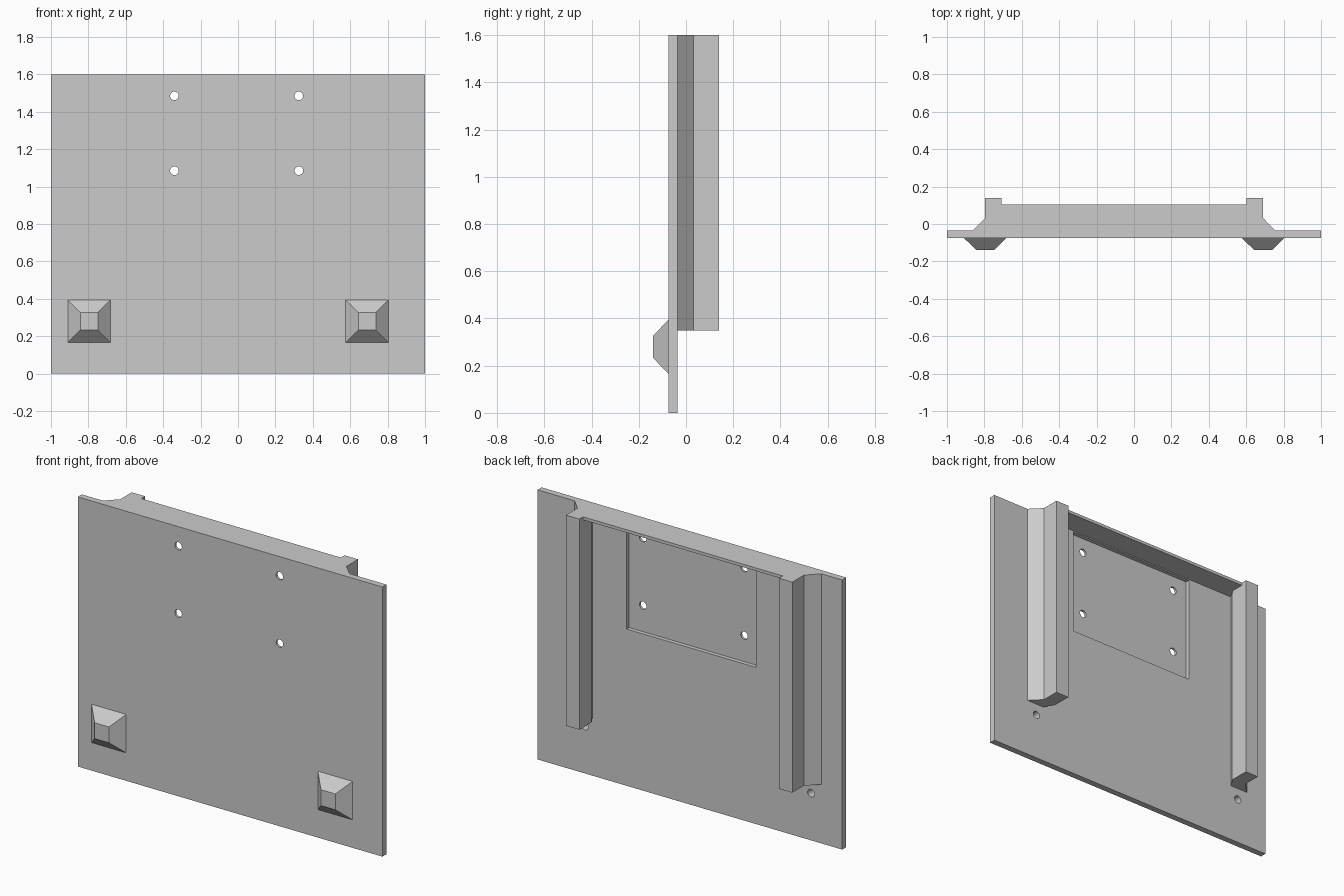
import bpy, bmesh, math
from mathutils import Matrix, Vector

cube = bpy.data.objects.get("Cube")
if cube:
    bpy.data.objects.remove(cube, do_unlink=True)

grey = bpy.data.materials.new("plain grey")
grey.use_nodes = True
colour = (0.6, 0.6, 0.6, 1)
grey.diffuse_color = colour
grey.node_tree.nodes["Principled BSDF"].inputs["Base Color"].default_value = colour

FRONT, BACK, TIP = -0.074, -0.036, -0.14   # plate faces and stud tip, in y
RAIL_Y, HEIGHT, RAIL_Z = 0.14, 1.6, 0.35
MID = -0.053                               # centre line of rails and studs


def finish(name, bm):
    bmesh.ops.recalc_face_normals(bm, faces=bm.faces)
    mesh = bpy.data.meshes.new(name)
    bm.to_mesh(mesh)
    bm.free()
    obj = bpy.data.objects.new(name, mesh)
    bpy.context.collection.objects.link(obj)
    mesh.materials.append(grey)
    return obj


def box(name, low, high):
    bm = bmesh.new()
    low, high = Vector(low), Vector(high)
    size = Matrix.Diagonal((high - low).to_4d())
    bmesh.ops.create_cube(bm, size=1, matrix=Matrix.Translation((low + high) / 2) @ size)
    return finish(name, bm)


def prism(name, outline, z0, z1):
    """Extrude a plan outline upwards."""
    bm = bmesh.new()
    face = bm.faces.new([bm.verts.new((x, y, z0)) for x, y in outline])
    out = bmesh.ops.extrude_face_region(bm, geom=[face])
    top = [v for v in out["geom"] if isinstance(v, bmesh.types.BMVert)]
    bmesh.ops.translate(bm, verts=top, vec=(0, 0, z1 - z0))
    return finish(name, bm)


def drill(x, z, y0, y1):
    bm = bmesh.new()
    place = Matrix.Translation((x, (y0 + y1) / 2, z)) @ Matrix.Rotation(math.pi / 2, 4, "X")
    bmesh.ops.create_cone(bm, cap_ends=True, segments=24, radius1=0.023, radius2=0.023,
                          depth=y1 - y0, matrix=place)
    return finish("drill_cutter", bm)


def cut(obj, cutters):
    bpy.context.view_layer.objects.active = obj
    for cutter in cutters:
        mod = obj.modifiers.new("cut", "BOOLEAN")
        mod.operation, mod.solver, mod.object = "DIFFERENCE", "EXACT", cutter
        bpy.ops.object.modifier_apply(modifier=mod.name)
        bpy.data.objects.remove(cutter, do_unlink=True)


# Back plate with a shallow pocket, four through holes and two stud sockets
plate = box("back_plate", (-1, FRONT, 0), (1, BACK, HEIGHT))
cutters = [box("pocket_cutter", (-0.435, BACK - 0.024, 0.93), (0.415, 0.0, 1.575))]
cutters += [drill(x, z, -0.2, 0.1) for x in (-0.34, 0.325) for z in (1.085, 1.485)]
cutters += [drill(MID + s * 0.743, 0.28, -0.12, 0.1) for s in (-1, 1)]
cut(plate, cutters)

# Bent side rails, mirrored about the centre line
profile = [(0.81, BACK), (0.743, 0.032), (0.743, RAIL_Y), (0.655, RAIL_Y),
           (0.655, 0.025), (0.692, BACK)]
for side, name in ((1, "left_rail"), (-1, "right_rail")):
    prism(name, [(MID + side * x, y) for x, y in profile], RAIL_Z, HEIGHT)

# Thin top lip between the rails
edge = [(0.655, 0.105), (0.655, 0.025), (0.692, BACK)]
outline = [(MID + x, y) for x, y in edge] + [(MID - x, y) for x, y in reversed(edge)]
prism("top_lip", outline, HEIGHT - 0.018, HEIGHT)

# Tapered square studs on the front, hollow from behind
for side, name in ((1, "left_stud"), (-1, "right_stud")):
    x = MID + side * 0.743
    bm = bmesh.new()
    place = Matrix.Translation((x, (FRONT + TIP) / 2, 0.28)) @ Matrix.Rotation(math.pi / 2, 4, "X")
    bmesh.ops.create_cone(bm, cap_ends=True, segments=4, radius1=0.114 * math.sqrt(2),
                          radius2=0.047 * math.sqrt(2), depth=FRONT - TIP,
                          matrix=place @ Matrix.Rotation(math.pi / 4, 4, "Z"))
    stud = finish(name, bm)
    cut(stud, [drill(x, 0.28, -0.12, 0.1)])
